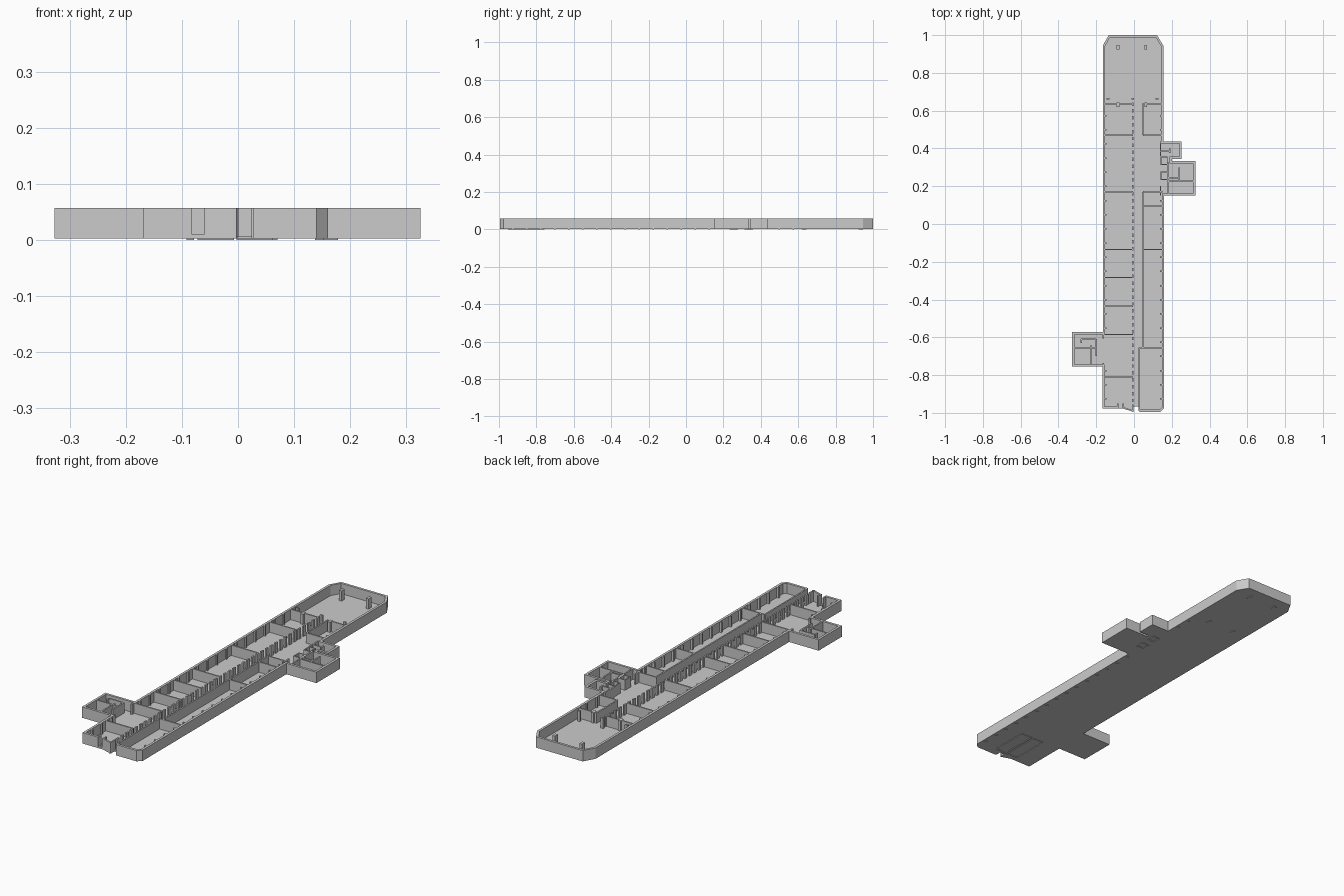
import bpy, math
from mathutils import Vector

if "Cube" in bpy.data.objects:
    bpy.data.objects.remove(bpy.data.objects["Cube"])

Z0, ZF, ZT = 0.003, 0.006, 0.057   # underside, floor top, wall top


def mesh_object(name, verts, faces):
    me = bpy.data.meshes.new(name)
    me.from_pydata(verts, [], faces)
    me.update()
    ob = bpy.data.objects.new(name, me)
    bpy.context.collection.objects.link(ob)
    return ob


def prism(name, pts, z0, z1):
    n = len(pts)
    verts = [(x, y, z) for z in (z0, z1) for x, y in pts]
    faces = [list(range(n))[::-1], list(range(n, 2 * n))]
    faces += [(i, (i + 1) % n, n + (i + 1) % n, n + i) for i in range(n)]
    return mesh_object(name, verts, faces)


def boxes(name, rects, z0=Z0, z1=ZT):
    """One object made of upright boxes; each rect is x0, x1, y0, y1."""
    verts, faces = [], []
    for x0, x1, y0, y1 in rects:
        b = len(verts)
        verts += [(x, y, z) for z in (z0, z1)
                  for x, y in ((x0, y0), (x1, y0), (x1, y1), (x0, y1))]
        faces += [[b + i for i in f] for f in (
            (3, 2, 1, 0), (4, 5, 6, 7), (0, 1, 5, 4),
            (1, 2, 6, 5), (2, 3, 7, 6), (3, 0, 4, 7))]
    return mesh_object(name, verts, faces)


def wall_path(name, pts, t, z0=Z0, z1=ZT):
    """Mitred wall of thickness t, grown to the left of an open path."""
    p = [Vector(q) for q in pts]
    normals = []
    for a, b in zip(p, p[1:]):
        d = (b - a).normalized()
        normals.append(Vector((-d.y, d.x)))
    verts, faces = [], []
    for i, q in enumerate(p):
        n0 = normals[max(i - 1, 0)]
        n1 = normals[min(i, len(normals) - 1)]
        inner = q + (n0 + n1) * (t / (1 + n0.dot(n1)))
        verts += [(q.x, q.y, z0), (inner.x, inner.y, z0),
                  (inner.x, inner.y, z1), (q.x, q.y, z1)]
    for i in range(len(p) - 1):
        a, b = 4 * i, 4 * i + 4
        faces += [(a + k, b + k, b + (k + 1) % 4, a + (k + 1) % 4)[::-1]
                  for k in range(4)]
    e = 4 * (len(p) - 1)
    faces += [(0, 1, 2, 3), (e + 3, e + 2, e + 1, e)]
    return mesh_object(name, verts, faces)


def across(y, x0, x1, t=0.007):
    return (x0, x1, y - t / 2, y + t / 2)


def along(x, y0, y1, t=0.007):
    return (x - t / 2, x + t / 2, y0, y1)


# building outline, counter-clockwise from the front corridor opening
outline = [(0.028, -0.995), (0.14, -0.995), (0.16, -0.975), (0.16, 0.15),
           (0.325, 0.15), (0.325, 0.333), (0.2, 0.333), (0.2, 0.345),
           (0.252, 0.345), (0.252, 0.437), (0.155, 0.437), (0.155, 0.945),
           (0.122, 1.0), (-0.134, 1.0), (-0.165, 0.945), (-0.165, -0.572),
           (-0.327, -0.572), (-0.327, -0.755), (-0.168, -0.755),
           (-0.168, -0.978), (-0.09, -0.978)]
wall_path("outer_wall", outline, 0.012)

# floor slab with the notch at the corridor end
curve = [(-0.055 + 0.026 * (1 - math.cos(a)), -0.978 - 0.017 * math.sin(a / 2) ** 2)
         for a in [math.pi * k / 6 for k in range(7)]]
prism("floor_slab", outline + curve + [(-0.003, -0.965), (0.028, -0.965)], Z0, ZF)

# curved entrance screen and low door step
wall_path("entrance_screen", curve, 0.008)
boxes("entrance_cheeks", [(-0.09, -0.083, -0.978, -0.95),
                          (-0.06, -0.053, -0.978, -0.95),
                          (-0.01, -0.003, -0.995, -0.955)])
boxes("entrance_step", [(-0.09, -0.05, -0.978, -0.966)], Z0, 0.011)

# cross walls of the left room row
XL, XS, XC, XR = -0.16, -0.006, 0.047, 0.15
boxes("left_cross_walls", [across(y, XL, XS) for y in
      (0.635, 0.47, 0.17, -0.135, -0.283, -0.435, -0.585, -0.81)])

# corridor wall and cross walls of the right room row
boxes("corridor_wall", [along(XC, 0.47, 0.637), along(XC, -0.655, 0.17),
                        along(0.0275, -0.99, -0.655)])
boxes("right_cross_walls",
      [across(y, XC, XR) for y in (0.635, 0.47, 0.17, 0.095, -0.135)]
      + [across(-0.655, 0.0275, XR)])

# colonnade down the middle
boxes("spine_columns", [along(XS, -0.98 + 0.0365 * i, -0.962 + 0.0365 * i, 0.008)
                        for i in range(45)])

# small pilasters against the long outer walls
ys = [-0.93 + 0.075 * i for i in range(21)]
boxes("right_pilasters", [(0.137, 0.152, y, y + 0.008) for y in ys
                          if not 0.13 < y < 0.44], 0.0)
boxes("left_pilasters", [(-0.157, -0.146, y, y + 0.008) for y in ys
                         if not -0.77 < y < -0.57])
boxes("hall_pilasters", [(x - 0.007, x + 0.007, 0.658, 0.667)
                         for x in (-0.138, -0.006, 0.122)])

# free-standing hall posts, poking through the slab
boxes("hall_posts", [(x - 0.007, x + 0.007, y - 0.012, y + 0.012)
                     for x in (-0.085, 0.063) for y in (0.935, 0.632)], 0.0)

# left annex partitions
boxes("left_annex_partitions", [
    along(-0.228, -0.745, -0.64), along(-0.2, -0.70, -0.61),
    across(-0.655, -0.318, -0.2), across(-0.61, -0.28, -0.2),
    along(-0.28, -0.63, -0.61), along(-0.162, -0.605, -0.58),
    along(-0.162, -0.755, -0.735)])

# right annex partitions and service shafts
boxes("right_annex_partitions", [
    across(0.226, 0.18, 0.316), across(0.245, 0.18, 0.24),
    along(0.24, 0.226, 0.30), along(0.182, 0.16, 0.325),
    across(0.385, 0.14, 0.19), along(0.19, 0.375, 0.4),
    along(0.14, 0.15, 0.2), along(0.14, 0.36, 0.437)])
shafts = []
for y0, y1 in ((0.235, 0.275), (0.315, 0.355)):
    shafts += [along(0.142, y0, y1, 0.005), along(0.176, y0, y1, 0.005),
               across(y0, 0.14, 0.178, 0.005), across(y1, 0.14, 0.178, 0.005)]
boxes("service_shafts", shafts, 0.0)

# shallow frames beneath the entrance end
frame = []
for x0, x1 in ((-0.07, -0.01), (0.0, 0.06)):
    frame += [along(x0, -0.95, -0.76, 0.005), along(x1, -0.95, -0.76, 0.005),
              across(-0.95, x0, x1, 0.005), across(-0.76, x0, x1, 0.005)]
boxes("underside_frames", frame, 0.0, 0.004)
